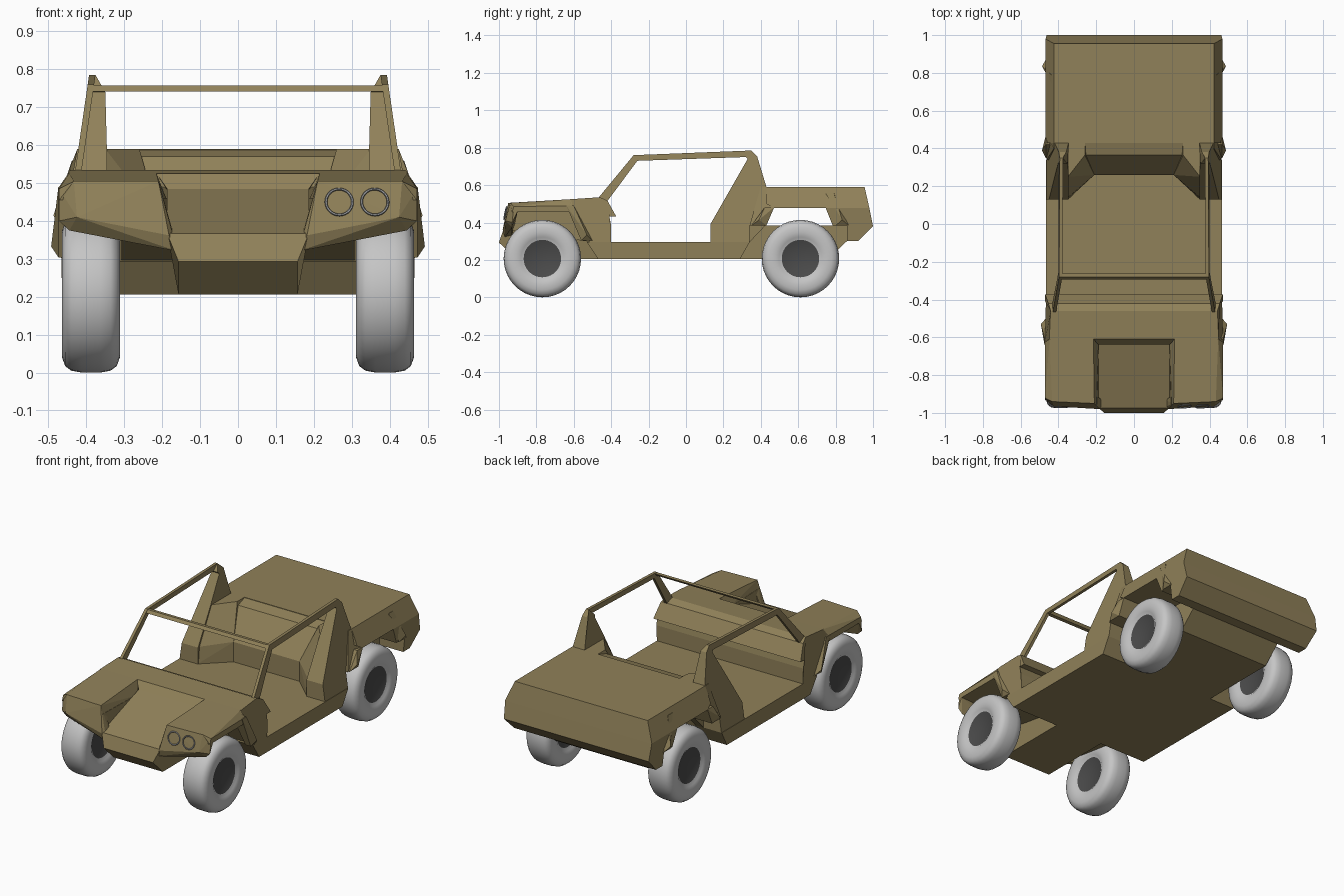
import bpy, bmesh, math

cube = bpy.data.objects.get("Cube")
if cube:
    bpy.data.objects.remove(cube)


def material(name, colour):
    mat = bpy.data.materials.new(name)
    mat.use_nodes = True
    mat.diffuse_color = (*colour, 1)
    bsdf = mat.node_tree.nodes["Principled BSDF"]
    bsdf.inputs["Base Color"].default_value = (*colour, 1)
    bsdf.inputs["Roughness"].default_value = 0.8
    return mat


OLIVE = material("olive_paint", (0.28, 0.22, 0.10))
TYRE = material("light_grey_rubber", (0.56, 0.56, 0.56))
HUB = material("dark_grey_hub", (0.07, 0.07, 0.07))
RING = material("grey_metal", (0.36, 0.37, 0.38))


def finish(bm, name, *mats):
    bmesh.ops.recalc_face_normals(bm, faces=bm.faces)
    mesh = bpy.data.meshes.new(name)
    bm.to_mesh(mesh)
    bm.free()
    for mat in mats:
        mesh.materials.append(mat)
    obj = bpy.data.objects.new(name, mesh)
    bpy.context.collection.objects.link(obj)
    return obj


def profile_width(*table):
    """Half width as a function of height, linear between (z, x) entries."""
    def width(z):
        if z <= table[0][0]:
            return table[0][1]
        for (z0, x0), (z1, x1) in zip(table, table[1:]):
            if z <= z1:
                return x0 + (x1 - x0) * (z - z0) / (z1 - z0)
        return table[-1][1]
    return width


body = profile_width((.21, .464), (.33, .467), (.49, .472), (.555, .428))
rear_side = profile_width((.21, .464), (.295, .464), (.785, .393))
bed = profile_width((.30, .452), (.38, .462), (.478, .468), (.59, .424))
nose = profile_width((.30, .157), (.367, .187))
pillar = profile_width((.51, .433), (.785, .393))
pillar_inner = profile_width((.59, .346), (.74, .35), (.785, .376))


def rail_inner(z):
    return pillar(z) - .017


def flat(value):
    return lambda z: value


def prism(name, pts, outer, inner=None):
    """Side profile (y, z) spanned across the body, or as a mirrored pair."""
    bm = bmesh.new()
    if inner:
        spans = [(lambda z, s=s: s * inner(z), lambda z, s=s: s * outer(z)) for s in (1, -1)]
    else:
        spans = [(lambda z: -outer(z), outer)]
    for fa, fb in spans:
        a = [bm.verts.new((fa(z), y, z)) for y, z in pts]
        b = [bm.verts.new((fb(z), y, z)) for y, z in pts]
        bm.faces.new(a)
        bm.faces.new(b)
        for i in range(len(pts)):
            j = (i + 1) % len(pts)
            bm.faces.new((a[i], a[j], b[j], b[i]))
    return finish(bm, name, OLIVE)


def hull_pair(name, pts):
    """Mirrored pair of convex panels."""
    bm = bmesh.new()
    for s in (1, -1):
        verts = [bm.verts.new((s * x, y, z)) for x, y, z in pts]
        out = bmesh.ops.convex_hull(bm, input=verts)
        junk = [v for v in out["geom_interior"] if isinstance(v, bmesh.types.BMVert)]
        bmesh.ops.delete(bm, geom=list(set(junk)), context="VERTS")
    bmesh.ops.dissolve_limit(bm, angle_limit=math.radians(2), verts=bm.verts, edges=bm.edges)
    return finish(bm, name, OLIVE)


# Floor and centre chassis
prism("floor_pan", [(-.47, .206), (.29, .206), (.34, .295), (-.53, .295)], body)
prism("rear_chassis", [(.28, .206), (.76, .206), (.86, .30), (.86, .384), (.28, .384)], flat(.30))
prism("nose_centre", [(-.64, .485), (-.975, .367), (-1, .293), (-.91, .206), (-.45, .206),
                      (-.45, .485)], nose)
prism("inner_wheel_wells", [(-.93, .36), (-.93, .455), (-.5, .455), (-.5, .36)], flat(.308), flat(.21))
prism("nose_underside", [(-.95, .36), (-.5, .36), (-.5, .295)], flat(.308), flat(.14))

# Cowl, dashboard and firewall
prism("cowl", [(-.515, .295), (-.40, .295), (-.40, .384), (-.41, .432), (-.373, .432),
               (-.42, .517), (-.46, .535), (-.61, .525), (-.625, .49)], body)

# Front wings: bonnet top, recess walls, then the slanted front panel
hull_pair("bonnet_wing", [
    (.215, -.61, .525), (.21, -.95, .505), (.433, -.94, .505), (.446, -.61, .525),
    (.472, -.92, .485), (.472, -.61, .49), (.187, -.64, .455), (.197, -.95, .455),
    (.472, -.93, .455), (.472, -.61, .455)])
hull_pair("recess_side_wall", [
    (.187, -.64, .46), (.197, -.955, .46), (.187, -.955, .37), (.215, -.64, .46),
    (.215, -.95, .46), (.215, -.95, .37)])
hull_pair("front_panel", [
    (.21, -.95, .505), (.433, -.94, .505), (.472, -.92, .485), (.425, -.965, .41),
    (.182, -.98, .362), (.445, -.93, .375), (.16, -.97, .32), (.16, -.93, .33),
    (.472, -.93, .40), (.472, -.90, .46), (.21, -.91, .49)])
hull_pair("recess_back_wall", [
    (0, -.61, .525), (.215, -.61, .525), (0, -.64, .485), (.187, -.64, .485),
    (0, -.55, .485), (.2, -.55, .485)])

# Windscreen frame and roof rails
prism("windscreen_pillar", [(-.47, .53), (-.42, .515), (-.26, .73), (-.28, .76)], pillar, rail_inner)
prism("roof_rail", [(-.28, .76), (.35, .785), (.32, .75), (-.26, .73)], pillar, rail_inner)
prism("windscreen_top_bar", [(-.293, .742), (-.281, .758), (-.262, .757), (-.272, .743)], flat(.393))

# Rear pillars
prism("rear_pillar_lower", [(.13, .295), (.13, .39), (.244, .59), (.43, .59), (.43, .384),
                            (.34, .384), (.34, .295)], rear_side, flat(.346))
prism("rear_pillar_upper", [(.244, .59), (.33, .74), (.32, .75), (.35, .785), (.38, .755),
                            (.43, .59)], rear_side, pillar_inner)

# Cabin back wall with angled corners
prism("cabin_back_wall", [(.26, .295), (.26, .41), (.365, .57), (.44, .59), (.47, .48),
                          (.43, .384), (.34, .384), (.34, .295)], flat(.30))
hull_pair("cabin_corner", [
    (.35, .13, .295), (.21, .26, .295), (.21, .34, .295), (.35, .34, .295),
    (.35, .14, .39), (.21, .26, .41), (.26, .365, .59), (.26, .44, .59),
    (.35, .25, .59), (.35, .44, .59), (.35, .43, .39), (.21, .43, .39)])

# Cargo bed and tail
prism("cargo_bed", [(.43, .59), (.955, .59), (.98, .478), (.47, .478), (.43, .50)], bed)
prism("tail_panel", [(.747, .478), (.98, .478), (1, .38), (.92, .30), (.86, .30),
                     (.86, .384), (.784, .384)], bed)
prism("bed_front_side", [(.34, .384), (.43, .384), (.47, .478), (.43, .59), (.40, .59)], bed, flat(.30))


# Flared wheel arch lips
def lip(name, top, low, top_x, low_x):
    """Strip widening downwards from a top (y0, y1, z) to a low (y0, y1, z)."""
    (a, b, zt), (c, d, zl) = top, low
    hull_pair(name, [(.41, a, zt), (.41, b, zt), (top_x, a, zt), (top_x, b, zt),
                     (.44, c, zl), (.44, d, zl), (low_x - .02, c, zl), (.467, d, zl),
                     (low_x, (c + d) / 2, zl + .03)])


lip("front_arch_lip", (-.64, -.60, .49), (-.56, -.50, .303), .474, .493)
lip("rear_arch_front_lip", (.47, .42, .48), (.43, .35, .384), .467, .487)
lip("rear_arch_back_lip", (.747, .79, .56), (.80, .87, .384), .438, .487)


# Wheels: lathed tyre with flat hub discs
def wheel(name, x, y):
    bm = bmesh.new()
    profile = [(-.062, .10), (-.072, .115), (-.077, .14), (-.076, .168), (-.068, .19),
               (-.052, .202), (-.025, .207)]
    profile += [(-u, r) for u, r in reversed(profile)]
    seg, rings = 40, []
    for i in range(seg):
        t = math.tau * i / seg
        rings.append([bm.verts.new((x + u, y + r * math.cos(t), .207 + r * math.sin(t)))
                      for u, r in profile])
    for i in range(seg):
        p, q = rings[i], rings[(i + 1) % seg]
        for k in range(len(profile) - 1):
            bm.faces.new((p[k], p[k + 1], q[k + 1], q[k]))
    for k in (0, -1):
        bm.faces.new([r[k] for r in rings]).material_index = 1
    obj = finish(bm, name, TYRE, HUB)
    bpy.context.view_layer.objects.active = obj
    obj.select_set(True)
    bpy.ops.object.shade_smooth_by_angle(angle=math.radians(40))
    obj.select_set(False)


bpy.ops.object.select_all(action="DESELECT")
for end, y in (("front", -.768), ("rear", .612)):
    for side, x in (("left", .388), ("right", -.388)):
        wheel(f"{end}_{side}_wheel", x, y)

# Headlight rings, on the left side only
for name, x in (("inner", .267), ("outer", .361)):
    bpy.ops.mesh.primitive_torus_add(
        major_radius=.035, minor_radius=.0035, major_segments=28, minor_segments=6,
        location=(x, -.966, .45), rotation=(math.radians(78), 0, math.radians(4)))
    ring = bpy.context.object
    ring.name = f"{name}_headlight_ring"
    ring.data.materials.append(RING)
    ring.select_set(False)
